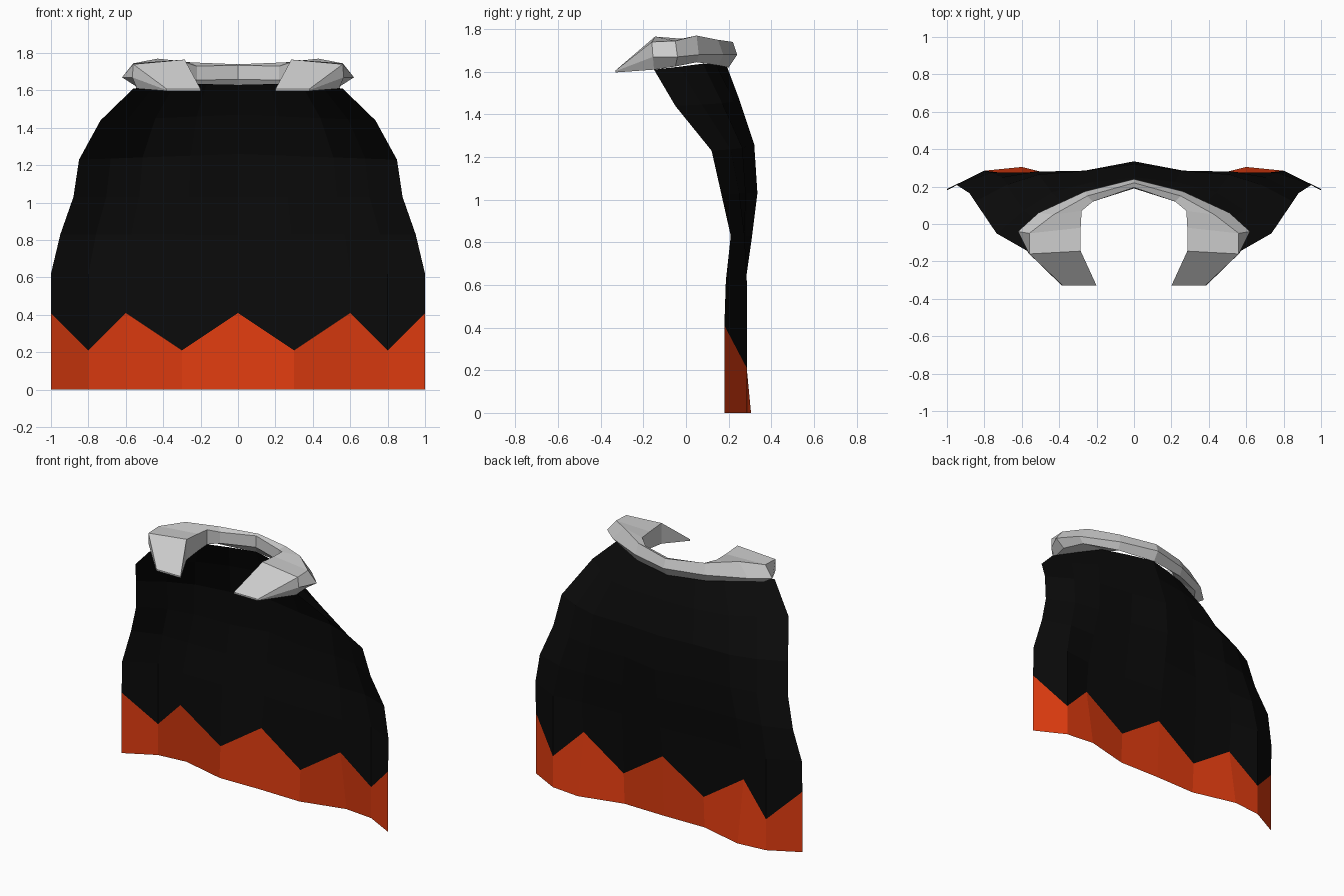
import bpy, bmesh


def make_mat(name, col):
    m = bpy.data.materials.new(name)
    m.diffuse_color = (*col, 1)
    return m


def loft(name, rows, closed=False, mat=None):
    """Skin rows of points with quads (right half), then mirror across x."""
    bm = bmesh.new()
    vs = [[bm.verts.new(p) for p in r] for r in rows]
    n = len(rows[0])
    for a, b in zip(vs, vs[1:]):
        for j in range(n if closed else n - 1):
            k = (j + 1) % n
            bm.faces.new((a[j], b[j], b[k], a[k]))
    if closed:
        bm.faces.new(vs[-1])
        bmesh.ops.recalc_face_normals(bm, faces=bm.faces[:])
    me = bpy.data.meshes.new(name)
    bm.to_mesh(me)
    bm.free()
    ob = bpy.data.objects.new(name, me)
    bpy.context.collection.objects.link(ob)
    if mat:
        me.materials.append(mat)
    mod = ob.modifiers.new("mirror", 'MIRROR')
    mod.use_axis[0] = True
    mod.use_mirror_merge = True
    mod.merge_threshold = 0.002
    return ob


COLS = (0, .3, .6, .8, 1)


def row(z_mid, z_edge, width, ys, drops=(0, 0, 0, 0, 0)):
    return [(c * width, y, z_mid + (z_edge - z_mid) * c - d)
            for c, y, d in zip(COLS, ys, drops)]


black = make_mat("black_cloth", (.003, .003, .003))
red = make_mat("red_hem", (.75, .045, .005))

# Zigzag seam shared by cloth and hem
seam = row(.41, .41, 1, (.25, .24, .24, .285, .18), (0, .2, 0, .2, 0))

# Hem
hem_bottom = row(0, 0, 1, (.235, .23, .305, .285, .18))
loft("cape_hem", [hem_bottom, seam], mat=red)

# Cape cloth
cloth = [
    seam,
    row(.62, .62, 1, (.28, .26, .26, .285, .187)),
    row(.83, .83, .95, (.31, .28, .275, .275, .21)),
    row(1.03, 1.03, .88, (.335, .285, .28, .25, .165)),
    row(1.26, 1.23, .85, (.32, .285, .265, .21, .12)),
    row(1.47, 1.44, .735, (.25, .225, .17, .075, -.05)),
    row(1.63, 1.61, .56, (.19, .14, .08, -.03, -.15), (0, -.01, -.02, -.01, 0)),
]
loft("cape_cloth", cloth, mat=black)

# Collar: sections run from the back centre to the pointed front flap,
# each one outer middle, outer top, inner top, inner bottom, outer bottom
collar = [
    [(0, .24, 1.68), (0, .22, 1.74), (0, .195, 1.735), (0, .19, 1.66), (0, .2, 1.62)],
    [(.26, .175, 1.68), (.25, .15, 1.75), (.22, .12, 1.73), (.22, .12, 1.655), (.26, .15, 1.63)],
    [(.51, .06, 1.68), (.43, .05, 1.77), (.28, .07, 1.75), (.28, .07, 1.65), (.47, .05, 1.645)],
    [(.62, -.04, 1.67), (.56, -.05, 1.745), (.285, -.02, 1.755), (.285, -.02, 1.64), (.55, -.05, 1.625)],
    [(.565, -.155, 1.67), (.56, -.16, 1.74), (.285, -.145, 1.765), (.285, -.145, 1.625), (.54, -.15, 1.61)],
    [(.385, -.33, 1.603), (.38, -.33, 1.607), (.2, -.33, 1.607), (.2, -.33, 1.597), (.38, -.33, 1.597)],
]
loft("collar", collar, closed=True)
